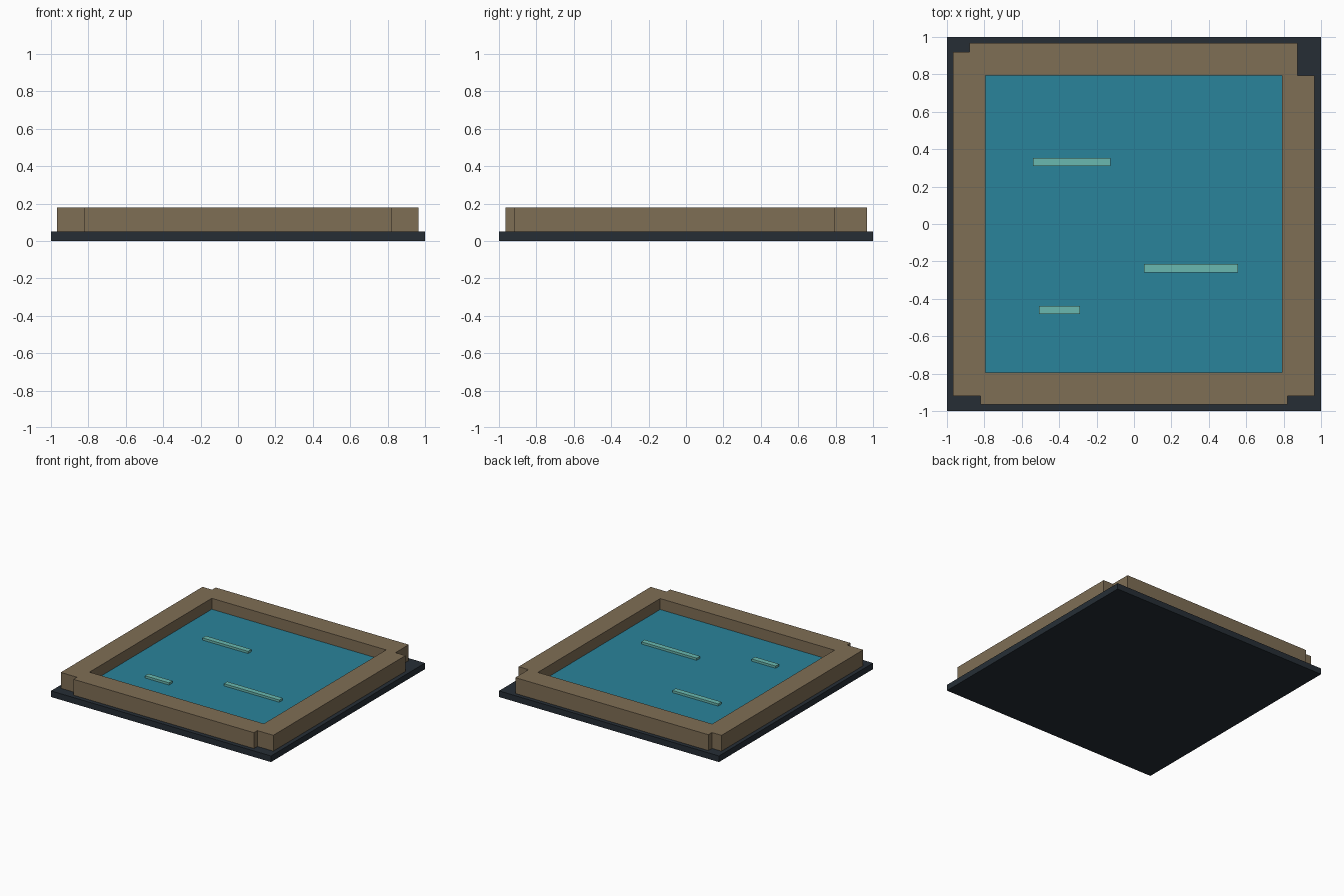
import bpy

if "Cube" in bpy.data.objects:
    bpy.data.objects.remove(bpy.data.objects["Cube"])


def material(name, rgb):
    m = bpy.data.materials.new(name)
    m.diffuse_color = (*rgb, 1)
    m.use_nodes = True
    m.node_tree.nodes["Principled BSDF"].inputs["Base Color"].default_value = m.diffuse_color
    return m


def box(name, x, y, z, mat):
    """Box from (min, max) ranges along each axis."""
    bpy.ops.mesh.primitive_cube_add(size=1, location=[sum(r) / 2 for r in (x, y, z)])
    ob = bpy.context.object
    ob.name = name
    ob.scale = [r[1] - r[0] for r in (x, y, z)]
    bpy.ops.object.transform_apply(location=False, rotation=False, scale=True)
    ob.data.materials.append(mat)
    return ob


def extruded_outline(name, loops, z, mat):
    """Flat outline with holes, extruded over a z range."""
    cu = bpy.data.curves.new(name, 'CURVE')
    cu.dimensions = '2D'
    cu.fill_mode = 'BOTH'
    cu.extrude = (z[1] - z[0]) / 2
    for loop in loops:
        sp = cu.splines.new('POLY')
        sp.points.add(len(loop) - 1)
        for p, (x, y) in zip(sp.points, loop):
            p.co = (x, y, 0, 1)
        sp.use_cyclic_u = True
    ob = bpy.data.objects.new(name, cu)
    ob.location.z = sum(z) / 2
    bpy.context.collection.objects.link(ob)
    bpy.ops.object.select_all(action='DESELECT')
    ob.select_set(True)
    bpy.context.view_layer.objects.active = ob
    bpy.ops.object.convert(target='MESH')
    ob = bpy.context.object
    ob.name = name
    ob.data.materials.clear()
    ob.data.materials.append(mat)
    for f in ob.data.polygons:
        f.use_smooth = False
    return ob


dark = material("dark_base", (0.019, 0.027, 0.036))
earth = material("earth_bank", (0.212, 0.156, 0.091))
blue = material("water", (0.023, 0.227, 0.328))
foam = material("ripple", (0.144, 0.485, 0.434))

# Base slab
box("base", (-1, 1), (-1, 1), (0, 0.05), dark)

# Raised bank with notched corners around the pool
outer = [(-0.82, -0.965), (0.82, -0.965), (0.82, -0.92), (0.965, -0.92),
         (0.965, 0.795), (0.875, 0.795), (0.875, 0.967), (-0.88, 0.967),
         (-0.88, 0.92), (-0.967, 0.92), (-0.967, -0.92), (-0.82, -0.92)]
inner = [(-0.795, -0.793), (-0.795, 0.795), (0.79, 0.795), (0.79, -0.793)]
extruded_outline("bank", [outer, inner], (0.05, 0.18), earth)

# Water surface
box("water", (-0.795, 0.79), (-0.793, 0.795), (0.05, 0.09), blue)

# Ripples: x range, centre y
for i, (x0, x1, y) in enumerate([(-0.54, -0.125, 0.332),
                                 (0.053, 0.557, -0.237),
                                 (-0.508, -0.29, -0.46)]):
    box(f"ripple_{i + 1}", (x0, x1), (y - 0.022, y + 0.022), (0.09, 0.108), foam)
